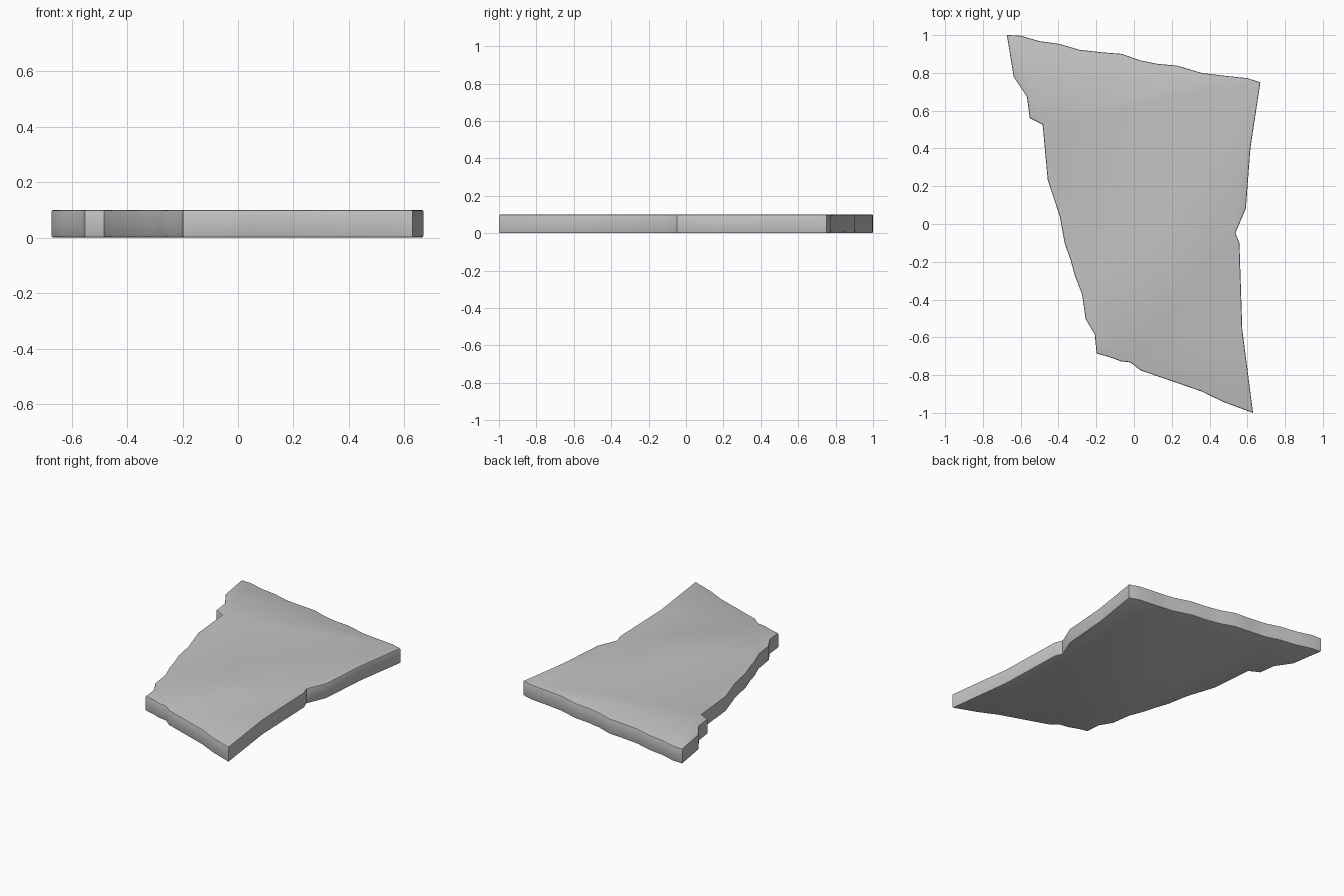
import bpy, bmesh, math

if "Cube" in bpy.data.objects:
    bpy.data.objects.remove(bpy.data.objects["Cube"])

HEIGHT = 0.1

# Broken slab outline, clockwise from the back left corner
back = [(-.673, 1), (-.605, .998), (-.5, .968), (-.393, .953), (-.288, .922), (-.17, .909),
        (-.066, .901), (.03, .867), (.124, .848), (.23, .838), (.357, .8), (.478, .785),
        (.6, .772), (.669, .75)]
right = [(.616, .4), (.592, .083), (.537, -.048), (.558, -.1), (.573, -.557), (.63, -1)]
front = [(.473, -.942), (.357, -.886), (.035, -.775), (-.018, -.733), (-.07, -.727),
         (-.13, -.704), (-.198, -.686)]
left = [(-.208, -.584), (-.256, -.504), (-.275, -.372), (-.314, -.272), (-.335, -.193),
        (-.367, -.103), (-.393, .04), (-.457, .235), (-.484, .527), (-.552, .561),
        (-.567, .674), (-.637, .779)]
outline = (back + right + front + left)[::-1]

# Extrude the outline into a slab
bm = bmesh.new()
base = bm.faces.new([bm.verts.new((x, y, 0)) for x, y in outline])
ext = bmesh.ops.extrude_face_region(bm, geom=[base], use_keep_orig=True)
for v in ext["geom"]:
    if isinstance(v, bmesh.types.BMVert):
        v.co.z = HEIGHT
bmesh.ops.recalc_face_normals(bm, faces=bm.faces)

# Soften the top and bottom rims
rims = [e for e in bm.edges if abs(e.verts[0].co.z - e.verts[1].co.z) < 1e-5]
bmesh.ops.bevel(bm, geom=rims, offset=0.007, segments=2, profile=0.5, affect='EDGES')
bmesh.ops.recalc_face_normals(bm, faces=bm.faces)

mesh = bpy.data.meshes.new("stone_slab")
bm.to_mesh(mesh)
bm.free()
slab = bpy.data.objects.new("stone_slab", mesh)
bpy.context.collection.objects.link(slab)

# Grey stone
grey = bpy.data.materials.new("grey stone")
grey.diffuse_color = (0.55, 0.55, 0.55, 1)
grey.use_nodes = True
grey.node_tree.nodes["Principled BSDF"].inputs["Base Color"].default_value = grey.diffuse_color
mesh.materials.append(grey)

bpy.context.view_layer.objects.active = slab
slab.select_set(True)
bpy.ops.object.shade_smooth_by_angle(angle=math.radians(35))
